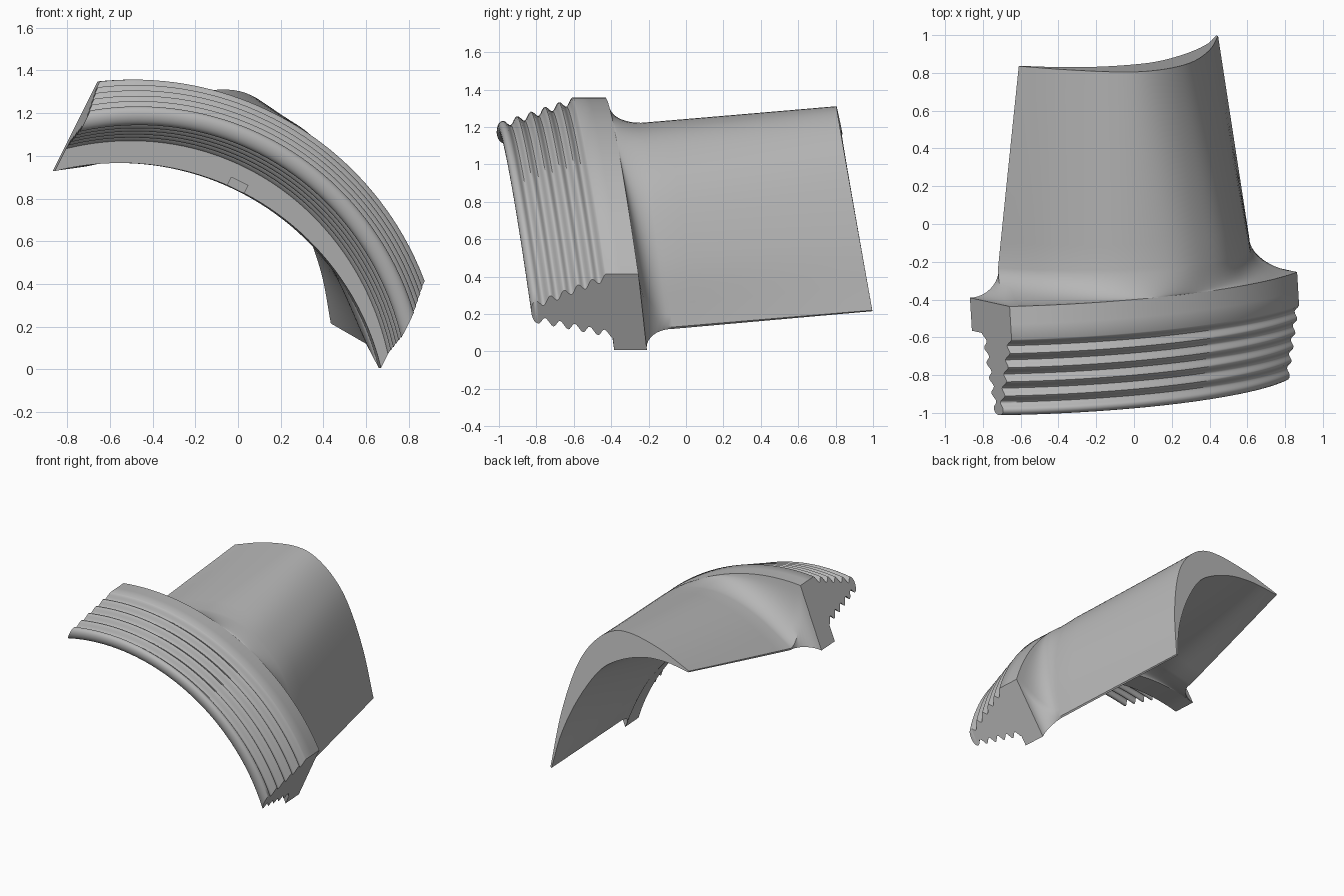
import bpy, bmesh, math
from mathutils import Vector

cube = bpy.data.objects.get("Cube")
if cube:
    bpy.data.objects.remove(cube, do_unlink=True)

metal = bpy.data.materials.new("grey metal")
metal.use_nodes = True
GREY = (0.47, 0.47, 0.47, 1)
metal.diffuse_color = GREY
metal.node_tree.nodes["Principled BSDF"].inputs["Base Color"].default_value = GREY

A_RIGHT, A_LEFT = 0.99, -0.79        # parallel ends of the curved root
S_TOP, S_STEP, S_TEETH = -0.235, -0.41, -0.80
S_BLADE, S_TIP = -0.08, 1.04
N = 40                               # samples along each curve


def place(x, z, s, k=0):
    """Span height s lies along a leaning axis; k turns the lean toward the tip."""
    return Vector((x, s + (0.04 - 0.05 * k) * x - (0.13 + 0.05 * k) * z, z))


def arc_point(a, t):
    """Front-plane point: a runs along the root, t from inner to outer arc."""
    outer = math.sqrt(1.458 ** 2 - a ** 2)
    inner = math.sqrt(1.256 ** 2 - (a - 0.03) ** 2) - 0.196
    b = inner + (outer - inner) * t
    return Vector((-0.5 + 0.894 * a + 0.447 * b, -0.1 - 0.447 * a + 0.894 * b))


def spline(points, n):
    """Catmull-Rom curve through the points, sampled n + 1 times."""
    p = [Vector(q) for q in points]
    p = [2 * p[0] - p[1]] + p + [2 * p[-1] - p[-2]]
    out = []
    for i in range(n + 1):
        f = i / n * (len(p) - 3)
        k = min(int(f), len(p) - 4)
        u = f - k
        a, b, c, d = p[k:k + 4]
        out.append(0.5 * (2 * b + (c - a) * u + (2 * a - 5 * b + 4 * c - d) * u ** 2
                          + (3 * b - a - 3 * c + d) * u ** 3))
    return out


def loft(name, loops, angle):
    """Skin closed loops; caps join each loop's first half to its second half."""
    bm = bmesh.new()
    rings = [[bm.verts.new(p) for p in loop] for loop in loops]
    n = len(rings[0])
    for r, q in zip(rings, rings[1:]):
        for i in range(n):
            j = (i + 1) % n
            bm.faces.new((r[i], r[j], q[j], q[i]))
    for r in (rings[0], rings[-1]):
        for i in range(n // 2 - 1):
            bm.faces.new((r[i], r[i + 1], r[n - 2 - i], r[n - 1 - i]))
    bmesh.ops.recalc_face_normals(bm, faces=bm.faces)
    mesh = bpy.data.meshes.new(name)
    bm.to_mesh(mesh)
    bm.free()
    mesh.materials.append(metal)
    obj = bpy.data.objects.new(name, mesh)
    bpy.context.collection.objects.link(obj)
    bpy.ops.object.select_all(action="DESELECT")
    obj.select_set(True)
    bpy.context.view_layer.objects.active = obj
    bpy.ops.object.shade_smooth_by_angle(angle=math.radians(angle))


STEPS, ROUND = 50, 6


def root_profile(a):
    """Platform edge, five rounded teeth on each side and a rounded foot."""
    bulge = 0.12 * (1 - ((a + 0.2) / 1.19) ** 2)   # inner teeth follow a flatter arc
    outer = [(1, S_TOP), (1, -0.33), (1, S_STEP)]
    inner = [(0, S_TOP), (0, S_STEP), (0.16 + bulge, S_STEP)]
    for i in range(1, STEPS + 1):
        w = i / STEPS
        valley = 0.5 - 0.5 * math.cos(math.tau * 5 * w)
        s = S_STEP + (S_TEETH - S_STEP) * w
        outer.append((1 - 0.36 * w - 0.09 * valley + 0.4 * bulge * w, s))
        inner.append((0.16 + bulge + 0.19 * w + 0.09 * valley, s))
    high, low = outer[-1][0], inner[-1][0]
    for i in range(1, ROUND + 1):
        q = math.pi / 2 * i / (ROUND + 0.5)
        inset = (high - low) / 2 * (1 - math.cos(q))
        s = S_TEETH - 0.032 * math.sin(q)
        outer.append((high - inset, s))
        inner.append((low + inset, s))
    return outer + inner[::-1]


# Toothed root swept along its arc
stations = [A_RIGHT + (A_LEFT - A_RIGHT) * i / N for i in range(N + 1)]
root_loops = []
for a in stations:
    loop = []
    for t, s in root_profile(a):
        x, z = arc_point(a, t)
        loop.append(place(x - 0.06 * (s - S_TOP), z, s))
    root_loops.append(loop)
loft("toothed_root", root_loops, 45)

# Blade sections: convex side from trailing to leading edge, then concave side back
root_section = (
    spline([(.61, .13), (.605, .48), (.52, .85), (.37, 1.07), (.18, 1.19),
            (-.1, 1.22), (-.4, 1.14), (-.72, .965)], N)
    + spline([(-.715, .95), (-.45, 1.0), (-.2, 1.0), (.06, .9), (.27, .72),
              (.45, .45), (.6, .12)], N))
tip_section = (
    spline([(.445, .22), (.405, .61), (.325, .95), (.22, 1.15), (.07, 1.28),
            (-.1, 1.31), (-.36, 1.26), (-.61, 1.17)], N)
    + spline([(-.605, 1.16), (-.4, 1.185), (-.2, 1.165), (0, 1.085), (.14, .97),
              (.285, .73), (.385, .47), (.435, .215)], N))
platform = ([arc_point(a, 1) for a in stations]
            + [arc_point(a, 0) for a in reversed(stations)])


def section(s, flare):
    k = max(0, (s - S_BLADE) / (S_TIP - S_BLADE))
    loop = []
    for r, t, e in zip(root_section, tip_section, platform):
        x, z = r.lerp(t, k).lerp(e, flare)
        loop.append(place(x, z, s, k))
    return loop


# Concave fillet from the platform edge, then the straight tapering blade
blade_loops = []
FILLET = 10
for i in range(FILLET + 1):
    q = math.pi / 2 * (1 - i / FILLET)
    blade_loops.append(section(S_BLADE + (S_TOP - S_BLADE) * math.sin(q), 1 - math.cos(q)))
for i in range(1, 9):
    blade_loops.append(section(S_BLADE + (S_TIP - S_BLADE) * i / 8, 0))
loft("blade", blade_loops, 40)

# Small locating lug on the platform step
lug_loops = []
for s in (-0.43, -0.40):
    lug_loops.append([place(*arc_point(a, t), s)
                      for a, t in ((0.06, 0.01), (-0.03, 0.01), (-0.03, 0.12), (0.06, 0.12))])
loft("locating_lug", lug_loops, 30)
